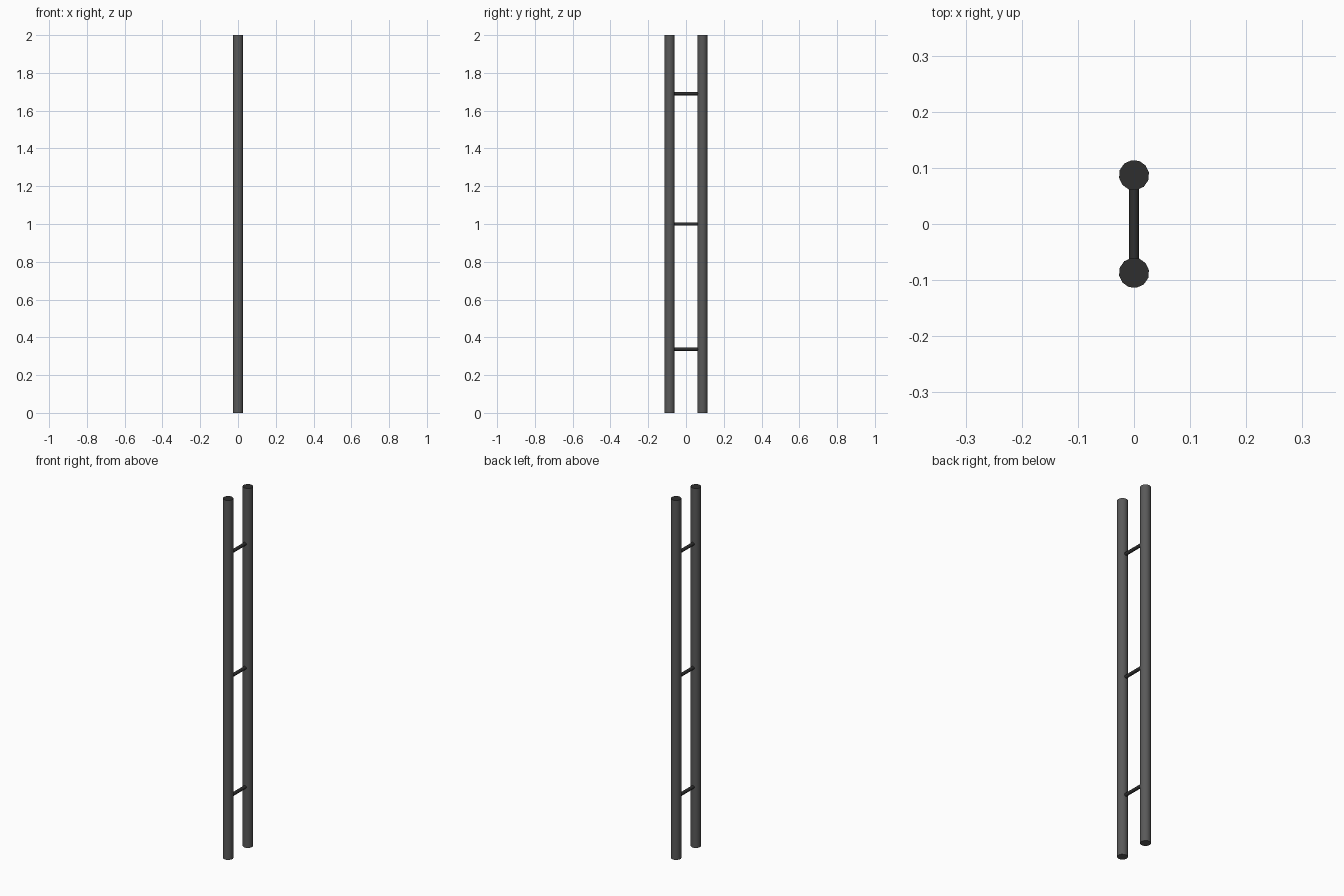
import bpy, math

if "Cube" in bpy.data.objects:
    bpy.data.objects.remove(bpy.data.objects["Cube"])


def mat(name, v):
    m = bpy.data.materials.new(name)
    m.diffuse_color = (v, v, v, 1)
    m.use_nodes = True
    m.node_tree.nodes["Principled BSDF"].inputs["Base Color"].default_value = m.diffuse_color
    return m


grey = mat("steel_grey", 0.1)
dark = mat("dark_steel", 0.028)


def rod(name, radius, length, loc, rot, sides, mats):
    bpy.ops.mesh.primitive_cylinder_add(vertices=sides, radius=radius, depth=length,
                                        location=loc, rotation=rot)
    ob = bpy.context.object
    ob.name = name
    for m in mats:
        ob.data.materials.append(m)
    bpy.ops.object.shade_smooth_by_angle(angle=math.radians(50))
    return ob


# two upright poles with dark top caps
for side, y in (("front", -0.087), ("back", 0.087)):
    pole = rod(side + "_pole", 0.027, 2.0, (0, y, 1.0), (0, 0, math.radians(10)), 12, [grey, dark])
    for p in pole.data.polygons:
        if p.normal.z > 0.9:
            p.material_index = 1

# three thin connecting rungs
for name, z in (("lower", 0.337), ("middle", 1.0), ("upper", 1.69)):
    rod(name + "_rung", 0.009, 0.15, (0, 0, z), (math.pi / 2, 0, 0), 10, [dark])
